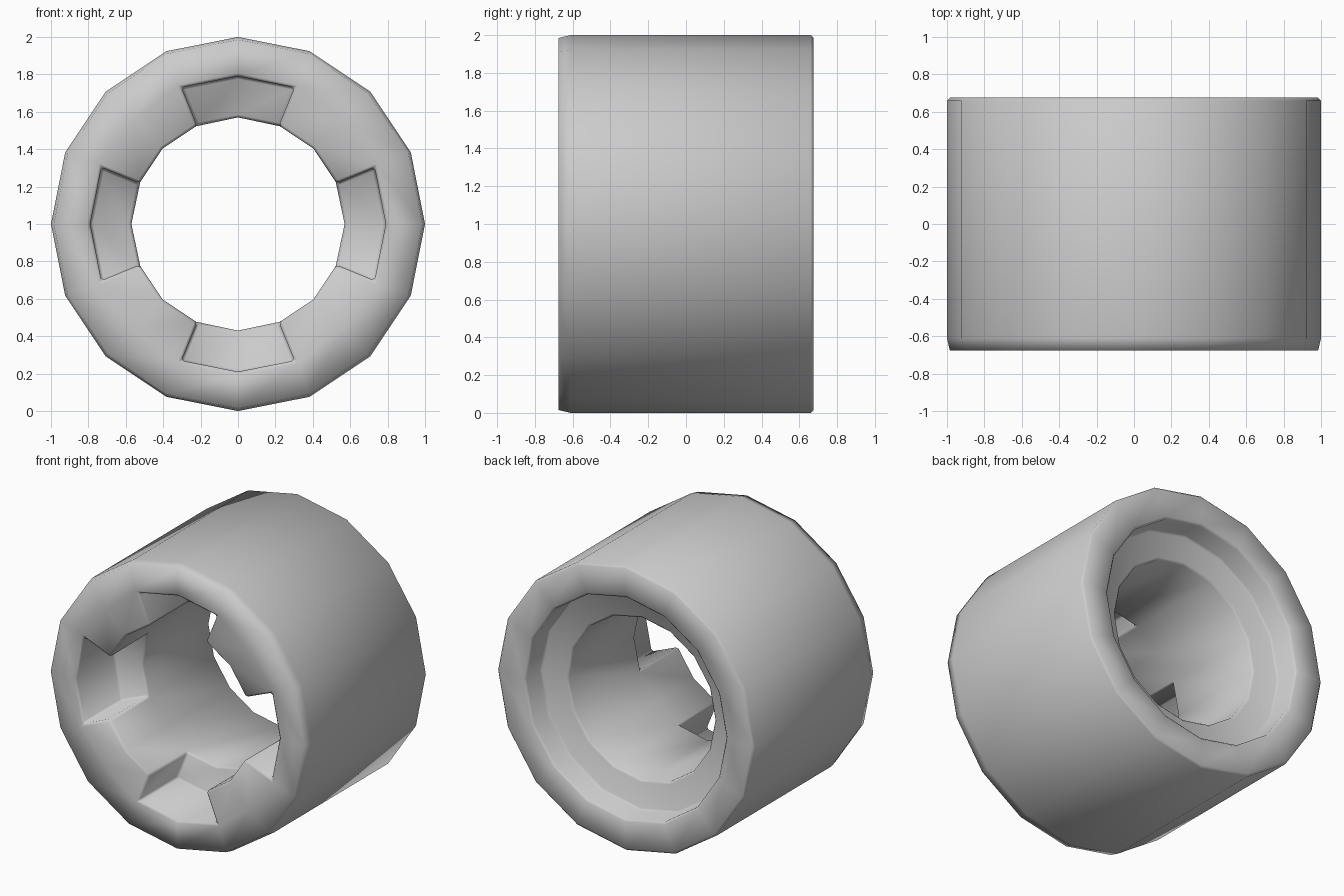
import bpy, bmesh, math

if "Cube" in bpy.data.objects:
    bpy.data.objects.remove(bpy.data.objects["Cube"])

SIDES = 16
BORE, POCKET = 0.57, 0.79
FRONT, STEP, BACK = -0.675, -0.25, 0.675

bm = bmesh.new()
cache = {}


def vert(p, k):
    r, y = p
    key = (r, y, k % SIDES)
    if key not in cache:
        a = math.tau * (k % SIDES) / SIDES
        cache[key] = bm.verts.new((r * math.sin(a), y, 1 + r * math.cos(a)))
    return cache[key]


def strip(profile, k):
    for p, q in zip(profile, profile[1:]):
        bm.faces.new((vert(p, k), vert(p, k + 1), vert(q, k + 1), vert(q, k)))


# Outer shell, rear counterbore and bore
shell = [(POCKET, FRONT), (0.985, FRONT), (1.0, -0.61), (1.0, 0.66), (0.985, BACK),
         (0.78, BACK), (0.78, 0.5), (BORE, 0.5), (BORE, STEP)]
# Front end alternates between teeth and blind pockets
tooth = [(BORE, STEP), (BORE, FRONT), (POCKET, FRONT)]
pocket = [(BORE, STEP), (POCKET, STEP), (POCKET, FRONT)]

for k in range(SIDES):
    strip(shell, k)
    strip(pocket if k % 4 in (0, 3) else tooth, k)
    # Pocket side walls
    if k % 4 in (1, 3):
        bm.faces.new([vert(p, k) for p in
                      ((BORE, STEP), (BORE, FRONT), (POCKET, FRONT), (POCKET, STEP))])

bmesh.ops.recalc_face_normals(bm, faces=bm.faces[:])

# Soften the inner edges of the ring
edges = [e for e in bm.edges
         if e.calc_face_angle(0) > math.radians(60)
         and max(math.hypot(v.co.x, v.co.z - 1) for v in e.verts) < 0.9]
bmesh.ops.bevel(bm, geom=edges, offset=0.015, segments=1, affect='EDGES',
                clamp_overlap=True)
bmesh.ops.recalc_face_normals(bm, faces=bm.faces[:])

mesh = bpy.data.meshes.new("slotted_collar")
bm.to_mesh(mesh)
bm.free()
collar = bpy.data.objects.new("slotted_collar", mesh)
bpy.context.collection.objects.link(collar)
for f in mesh.polygons:
    f.use_smooth = True
